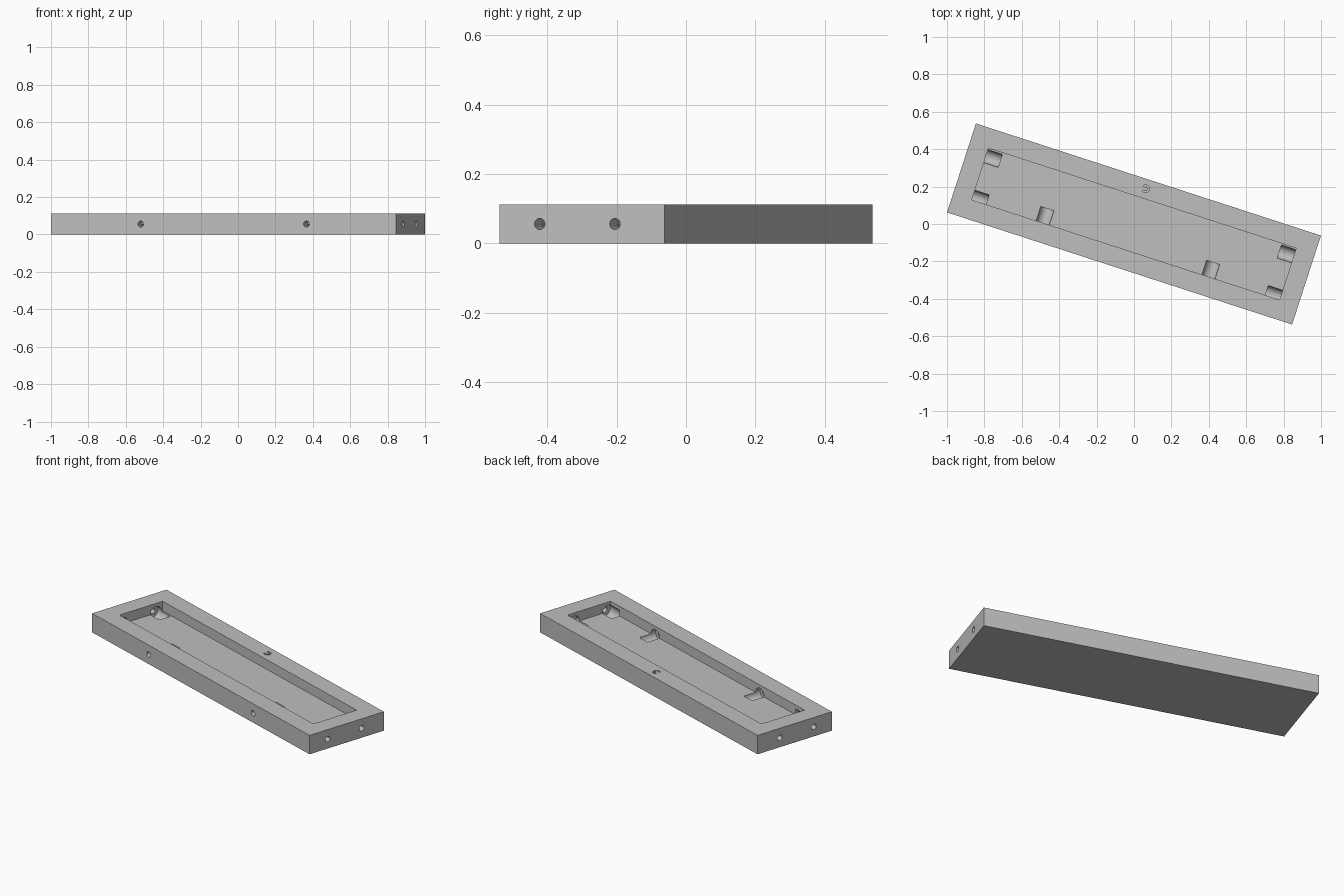
import bpy, bmesh, math
from mathutils import Matrix, Vector

if "Cube" in bpy.data.objects:
    bpy.data.objects.remove(bpy.data.objects["Cube"])

L, W, H = 1.94, 0.50, 0.112        # tray length, width, height
PL, PW, FLOOR = 1.73, 0.29, 0.055  # pocket length, width, floor height
TURN = Matrix.Rotation(math.radians(-18), 4, 'Z')

grey = bpy.data.materials.new("light grey")
grey.diffuse_color = (0.52, 0.52, 0.52, 1)
grey.use_nodes = True
grey.node_tree.nodes["Principled BSDF"].inputs["Base Color"].default_value = grey.diffuse_color


def make(name, bm):
    bmesh.ops.recalc_face_normals(bm, faces=bm.faces)
    mesh = bpy.data.meshes.new(name)
    bm.to_mesh(mesh)
    bm.free()
    ob = bpy.data.objects.new(name, mesh)
    bpy.context.collection.objects.link(ob)
    mesh.materials.append(grey)
    return ob


def box(name, size, z0):
    bm = bmesh.new()
    bmesh.ops.create_cube(bm, size=1, matrix=Matrix.Translation((0, 0, z0 + size[2] / 2))
                          @ Matrix.Diagonal((*size, 1)))
    return make(name, bm)


def rod(name, a, b, r):
    a, b = Vector(a), Vector(b)
    bm = bmesh.new()
    turn = (b - a).to_track_quat('Z', 'Y').to_matrix().to_4x4()
    bmesh.ops.create_cone(bm, cap_ends=True, segments=32, radius1=r, radius2=r,
                          depth=(b - a).length,
                          matrix=Matrix.Translation((a + b) / 2) @ turn)
    return make(name, bm)


def arc_groove(name, centre, r_in, r_out, start, sweep, z0, z1):
    bm = bmesh.new()
    n = 20
    inner, outer = [], []
    for i in range(n + 1):
        t = math.radians(start + sweep * i / n)
        for r, row in ((r_in, inner), (r_out, outer)):
            row.append(bm.verts.new((centre[0] + r * math.cos(t),
                                     centre[1] + r * math.sin(t), z0)))
    faces = [bm.faces.new((inner[i], outer[i], outer[i + 1], inner[i + 1])) for i in range(n)]
    top = bmesh.ops.extrude_face_region(bm, geom=faces)["geom"]
    bmesh.ops.translate(bm, vec=(0, 0, z1 - z0),
                        verts=[v for v in top if isinstance(v, bmesh.types.BMVert)])
    return make(name, bm)


tray = box("tray", (L, W, H), 0)
cutters = [box("pocket_cutter", (PL, PW, H), FLOOR)]

# Screw holes with wider head recesses: two per end, two along the front
mid = H / 2
axes = [((s, 0), (0, v), L / 2, PL / 2) for s in (-1, 1) for v in (0.10, -0.128)]
axes += [((0, -1), (u, 0), W / 2, PW / 2) for u in (-0.466, 0.466)]
for d, off, outer, inner in axes:
    def at(t):
        return (d[0] * t + off[0], d[1] * t + off[1], mid)
    cutters.append(rod("head_recess_cutter", at(inner - 0.08), at(inner + 0.03), 0.037))
    cutters.append(rod("screw_hole_cutter", at(inner - 0.04), at(outer + 0.02), 0.016))

# Small curved mark in the middle of the back rim
cutters.append(arc_groove("mark_cutter", (0, 0.198), 0.011, 0.021, -130, 270, H - 0.015, H + 0.02))

for c in cutters:
    c.hide_render = True
    mod = tray.modifiers.new(c.name, 'BOOLEAN')
    mod.operation, mod.solver, mod.object = 'DIFFERENCE', 'EXACT', c

# Apply the cuts, then turn the tray on the ground
bpy.context.view_layer.objects.active = tray
tray.select_set(True)
for mod in list(tray.modifiers):
    bpy.ops.object.modifier_apply(modifier=mod.name)
for c in cutters:
    bpy.data.objects.remove(c)
tray.data.transform(TURN)
for ob in bpy.context.selected_objects:
    ob.select_set(ob == tray)
bpy.ops.object.shade_smooth_by_angle(angle=math.radians(30))
